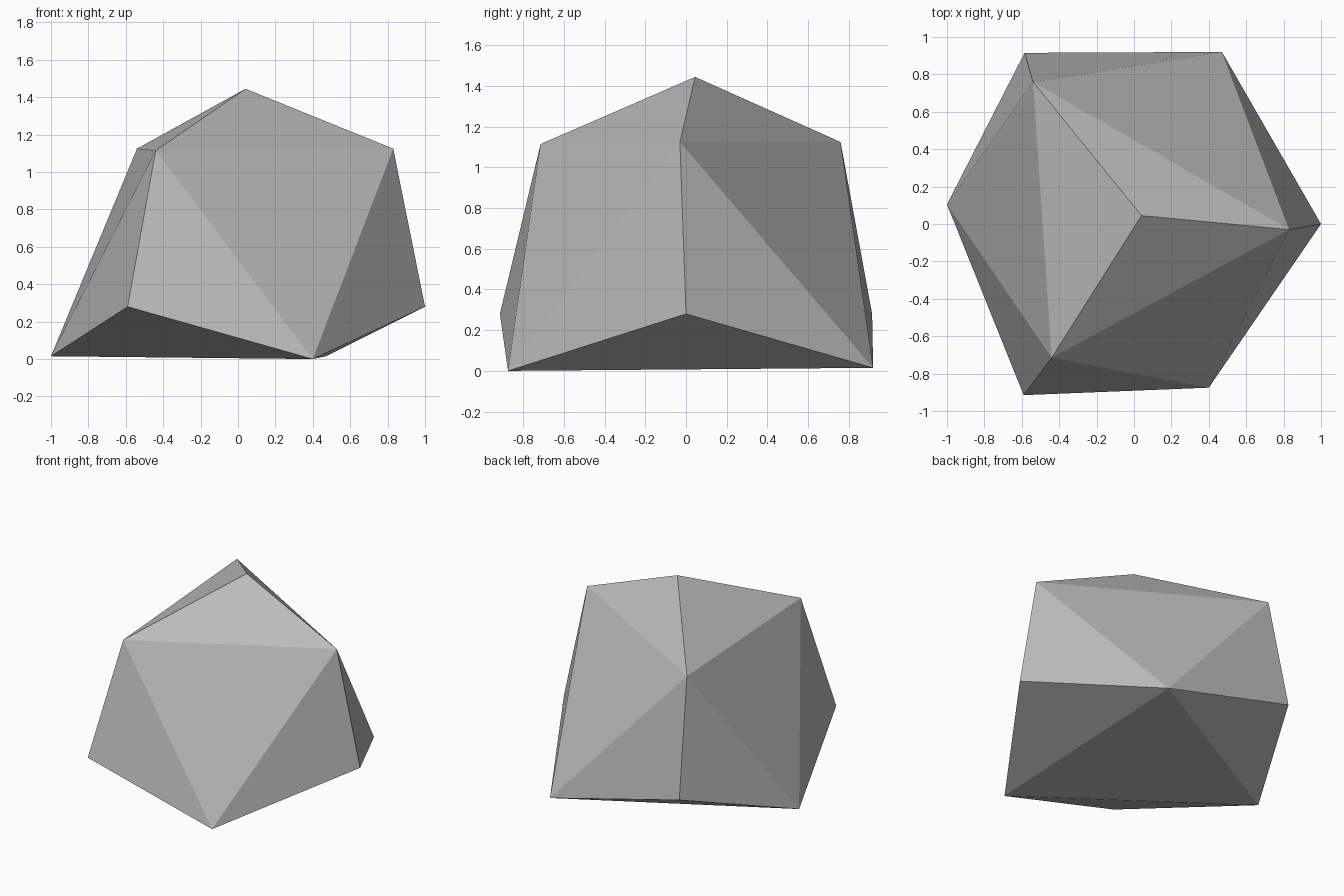
import bpy
import bmesh

cube = bpy.data.objects.get("Cube")
if cube:
    bpy.data.objects.remove(cube, do_unlink=True)

# Plain grey stone
stone = bpy.data.materials.new("stone_grey")
stone.use_nodes = True
grey = (0.5, 0.5, 0.5, 1.0)
stone.diffuse_color = grey
shader = next(n for n in stone.node_tree.nodes if n.type == "BSDF_PRINCIPLED")
shader.inputs["Base Color"].default_value = grey

# Peak and three rings of three corners, counter-clockwise from the front
bm = bmesh.new()
peak = bm.verts.new((0.04, 0.045, 1.445))
shoulder = [bm.verts.new(p) for p in
            ((-0.44, -0.715, 1.115), (0.83, -0.03, 1.125), (-0.54, 0.76, 1.125))]
waist = [bm.verts.new(p) for p in
         ((-0.59, -0.915, 0.28), (1.0, 0.0, 0.28), (-0.585, 0.915, 0.28))]
foot = [bm.verts.new(p) for p in
        ((0.4, -0.875, 0.0), (0.47, 0.92, 0.015), (-1.0, 0.105, 0.015))]

# The same five facets repeat around the three sides
for i in range(3):
    j = (i + 1) % 3
    for corners in ((peak, shoulder[i], shoulder[j]),
                    (shoulder[i], waist[i], foot[i]),
                    (shoulder[i], foot[i], shoulder[j]),
                    (shoulder[j], foot[i], waist[j]),
                    (waist[j], foot[i], foot[j])):
        bm.faces.new(corners)
bm.faces.new(reversed(foot))  # underside
bmesh.ops.recalc_face_normals(bm, faces=bm.faces)

mesh = bpy.data.meshes.new("rock")
bm.to_mesh(mesh)
bm.free()
mesh.materials.append(stone)
rock = bpy.data.objects.new("rock", mesh)
bpy.context.collection.objects.link(rock)
